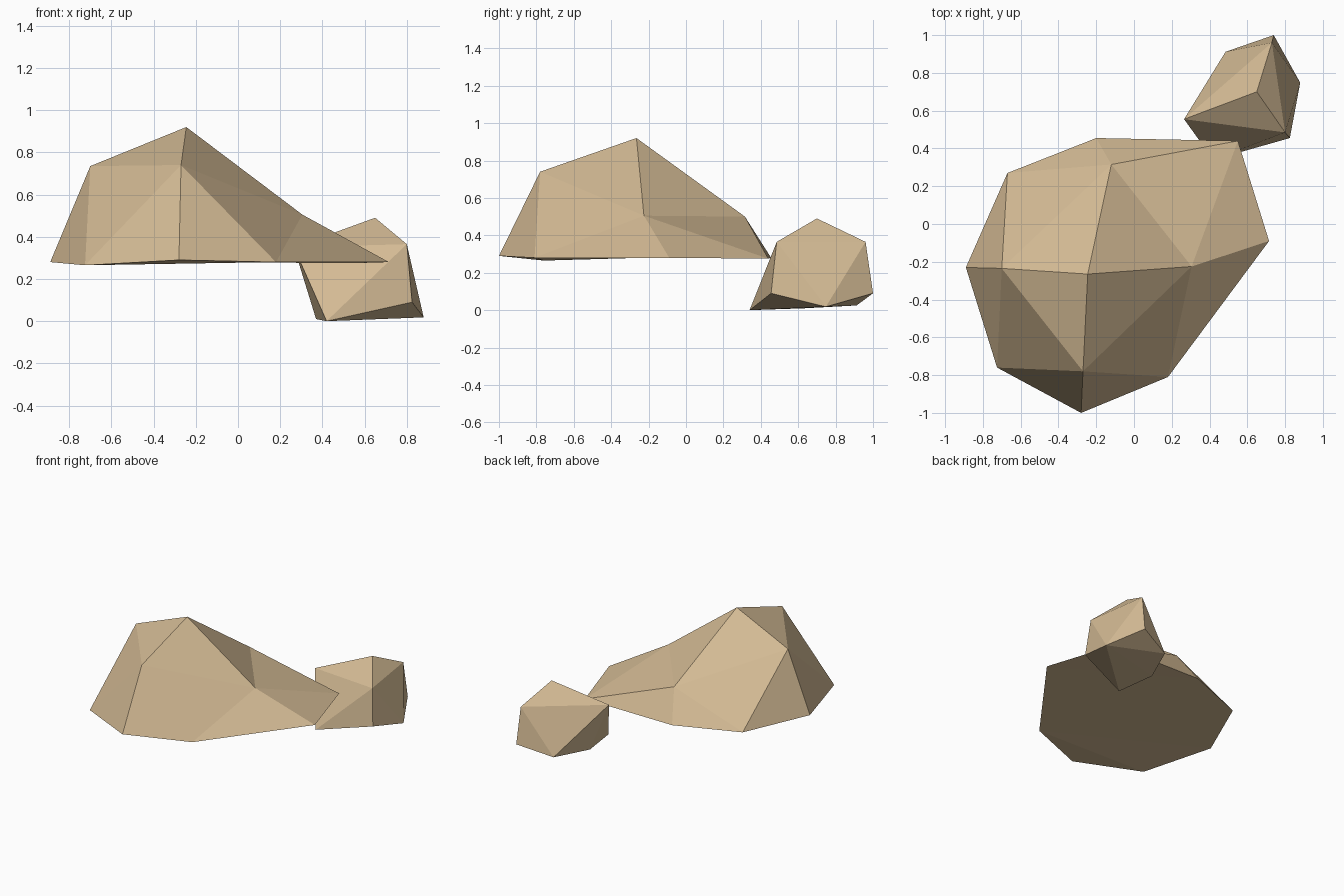
import bpy, bmesh

if "Cube" in bpy.data.objects:
    bpy.data.objects.remove(bpy.data.objects["Cube"])

# One sandstone colour
stone = bpy.data.materials.new("sandstone")
stone.diffuse_color = (0.65, 0.49, 0.295, 1)
stone.use_nodes = True
stone.node_tree.nodes["Principled BSDF"].inputs["Base Color"].default_value = stone.diffuse_color


def finish(name, bm):
    bmesh.ops.recalc_face_normals(bm, faces=bm.faces[:])
    me = bpy.data.meshes.new(name)
    bm.to_mesh(me)
    bm.free()
    me.materials.append(stone)
    ob = bpy.data.objects.new(name, me)
    bpy.context.collection.objects.link(ob)
    return ob


# Large boulder: flat base outline (A-H) and faceted crown (P is the peak)
points = {
    "A": (-.89, -.23, .28), "B": (-.725, -.76, .265), "C": (-.28, -1, .29),
    "D": (.18, -.81, .28), "E": (.715, -.09, .28), "F": (.55, .44, .275),
    "G": (-.20, .455, .28), "H": (-.67, .27, .28),
    "W": (-.70, -.235, .735), "S": (-.27, -.78, .74), "P": (-.245, -.265, .92),
    "R": (.305, -.225, .505), "N": (-.12, .315, .50),
}
facets = "WHA WAB WBS SBC SCD SDR PSR PWS PWN WHN NHG NGF NFR PNR RFE RED"
bm = bmesh.new()
v = {k: bm.verts.new(co) for k, co in points.items()}
for f in facets.split() + ["ABCDEFGH"]:
    bm.faces.new([v[k] for k in f])
base = [f for f in bm.faces if len(f.verts) > 4]
bmesh.ops.triangulate(bm, faces=base)
finish("large_boulder", bm)

# Small boulder: convex chunk resting on the ground
bm = bmesh.new()
for co in [(.265, .555, .35), (.65, .70, .49), (.80, .485, .365),
           (.73, .96, .365), (.74, 1, .09), (.825, .455, .09),
           (.88, .748, .018), (.485, .912, .025), (.37, .635, .01),
           (.42, .34, 0)]:
    bm.verts.new(co)
bmesh.ops.convex_hull(bm, input=bm.verts[:])
finish("small_boulder", bm)
